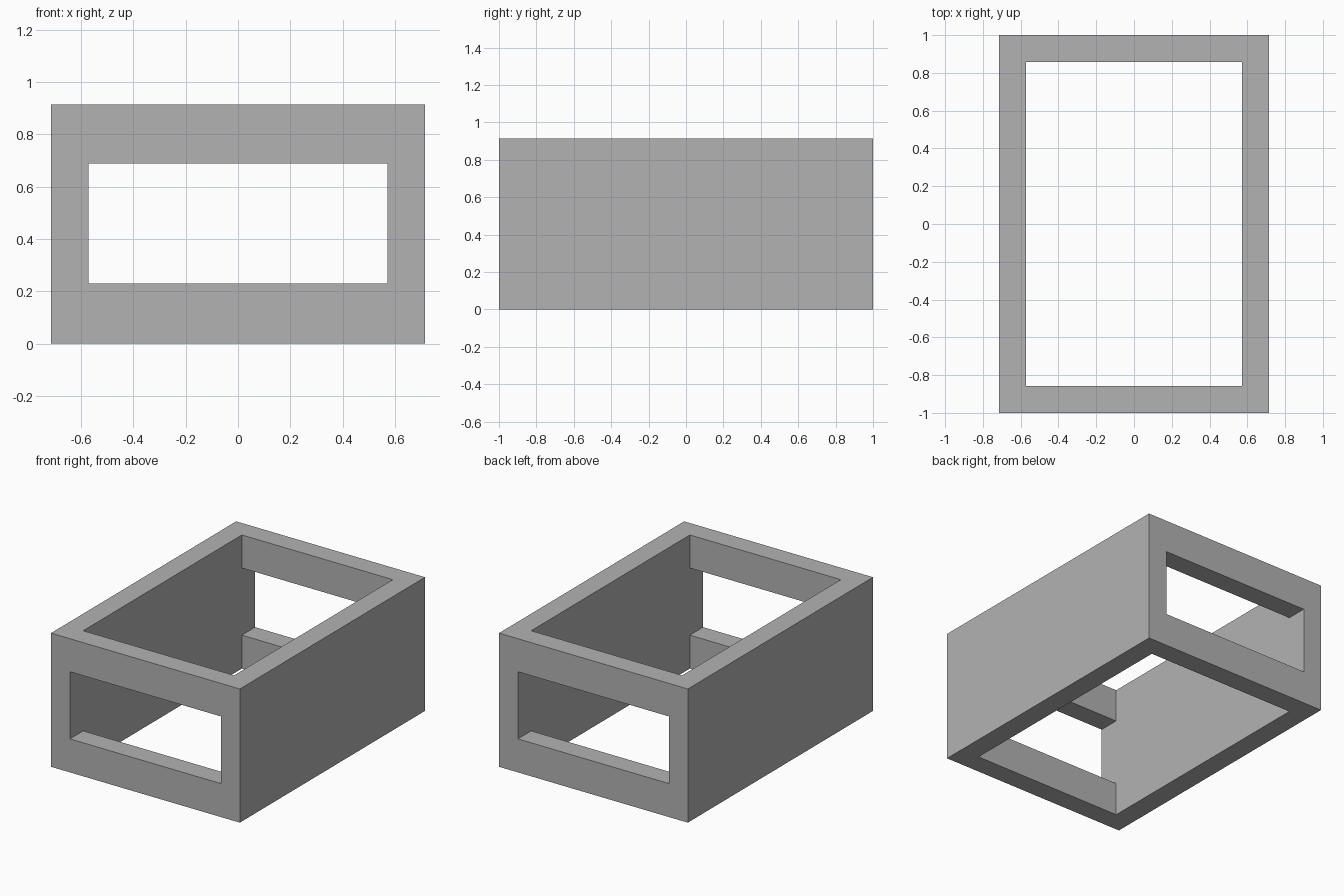
import bpy

default = bpy.data.objects.get("Cube")
if default:
    bpy.data.objects.remove(default, do_unlink=True)

# Overall size, wall thickness and window heights
WIDTH, DEPTH, HEIGHT = 1.428, 2.0, 0.914
WALL = 0.143
SILL, HEAD = 0.229, 0.688

grey = bpy.data.materials.new("mid grey")
grey.use_nodes = True
colour = (0.45, 0.45, 0.45, 1)
grey.diffuse_color = colour
grey.node_tree.nodes["Principled BSDF"].inputs["Base Color"].default_value = colour


def box(name, width, depth, bottom, top):
    """Box centred on x and y, spanning bottom to top."""
    bpy.ops.mesh.primitive_cube_add(size=1, location=(0, 0, (bottom + top) / 2))
    obj = bpy.context.object
    obj.name = name
    obj.scale = (width, depth, top - bottom)
    bpy.ops.object.transform_apply(location=True, rotation=False, scale=True)
    obj.data.materials.append(grey)
    return obj


def cut(target, cutter):
    """Subtract the cutter from the target, then discard it."""
    cutter.hide_render = True
    mod = target.modifiers.new("cut", "BOOLEAN")
    mod.operation = "DIFFERENCE"
    mod.solver = "EXACT"
    mod.object = cutter
    bpy.context.view_layer.objects.active = target
    bpy.ops.object.modifier_apply(modifier=mod.name)
    bpy.data.objects.remove(cutter, do_unlink=True)


# Rectangular frame, open at top and bottom
frame = box("open_frame", WIDTH, DEPTH, 0, HEIGHT)
inner = WIDTH - 2 * WALL
cut(frame, box("well_cutter", inner, DEPTH - 2 * WALL, -WALL, HEIGHT + WALL))

# Windows through the front and back walls, flush with the inner sides
cut(frame, box("window_cutter", inner, DEPTH + WALL, SILL, HEAD))
